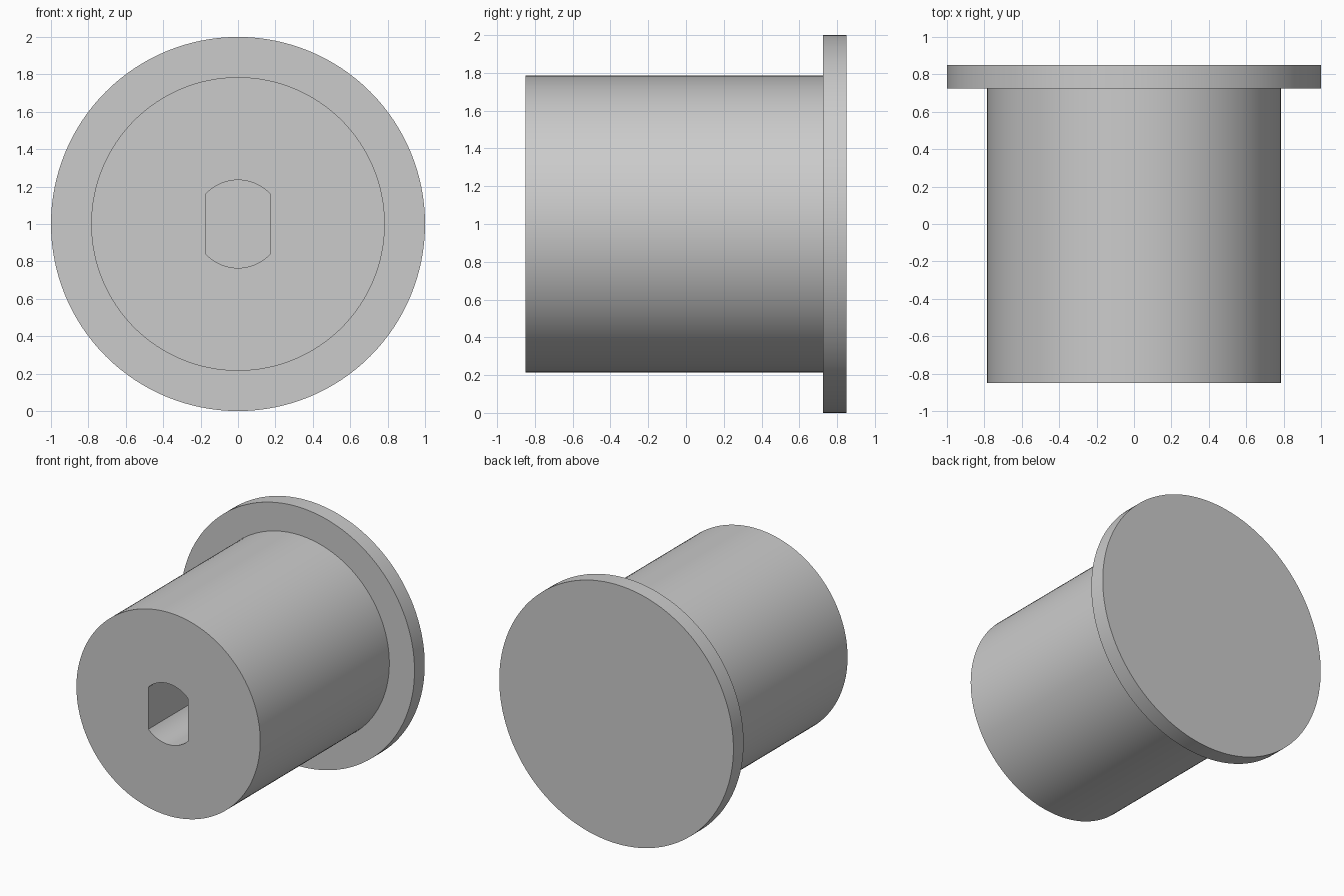
import bpy
import bmesh
from math import sin, cos, asin, pi

SEGMENTS = 128
FRONT, SHOULDER, BACK = -0.85, 0.725, 0.85
BARREL_R, FLANGE_R = 0.785, 1.0
BORE_R, BORE_HALF_WIDTH, BORE_END = 0.235, 0.17, 0.35

if "Cube" in bpy.data.objects:
    bpy.data.objects.remove(bpy.data.objects["Cube"], do_unlink=True)

grey = bpy.data.materials.new("plain grey")
grey.use_nodes = True
grey.diffuse_color = (0.6, 0.6, 0.6, 1)
grey.node_tree.nodes["Principled BSDF"].inputs["Base Color"].default_value = (0.6, 0.6, 0.6, 1)


def circle(radius):
    return [(radius * cos(2 * pi * i / SEGMENTS), radius * sin(2 * pi * i / SEGMENTS))
            for i in range(SEGMENTS)]


def double_flat(radius, half_width, steps=24):
    """Circle outline with its left and right sides cut flat."""
    a = asin(half_width / radius)
    angles = [-a + 2 * a * i / steps for i in range(steps + 1)]
    top = [(radius * sin(t), radius * cos(t)) for t in angles]
    return top + [(-x, -z) for x, z in top]


def loft(name, sections):
    """Closed solid through (outline, y) sections along the y axis."""
    bm = bmesh.new()
    rings = [[bm.verts.new((x, y, 1 + z)) for x, z in outline] for outline, y in sections]
    for a, b in zip(rings, rings[1:]):
        for i in range(len(a)):
            j = (i + 1) % len(a)
            bm.faces.new((a[i], a[j], b[j], b[i]))
    bm.faces.new(rings[0])
    bm.faces.new(rings[-1])
    bmesh.ops.recalc_face_normals(bm, faces=bm.faces)
    mesh = bpy.data.meshes.new(name)
    bm.to_mesh(mesh)
    bm.free()
    mesh.materials.append(grey)
    obj = bpy.data.objects.new(name, mesh)
    bpy.context.collection.objects.link(obj)
    return obj


# Barrel and end flange as one solid
body = loft("flanged_barrel", [
    (circle(BARREL_R), FRONT),
    (circle(BARREL_R), SHOULDER),
    (circle(FLANGE_R), SHOULDER),
    (circle(FLANGE_R), BACK),
])

# Blind shaft hole with two flats
outline = double_flat(BORE_R, BORE_HALF_WIDTH)
cutter = loft("shaft_hole_cutter", [(outline, FRONT - 0.1), (outline, BORE_END)])
cutter.hide_render = True

cut = body.modifiers.new("shaft_hole", 'BOOLEAN')
cut.operation = 'DIFFERENCE'
cut.solver = 'EXACT'
cut.object = cutter

bpy.ops.object.select_all(action='DESELECT')
body.select_set(True)
bpy.context.view_layer.objects.active = body
bpy.ops.object.modifier_apply(modifier=cut.name)
bpy.data.objects.remove(cutter, do_unlink=True)
bpy.ops.object.shade_smooth_by_angle(angle=pi / 6)
